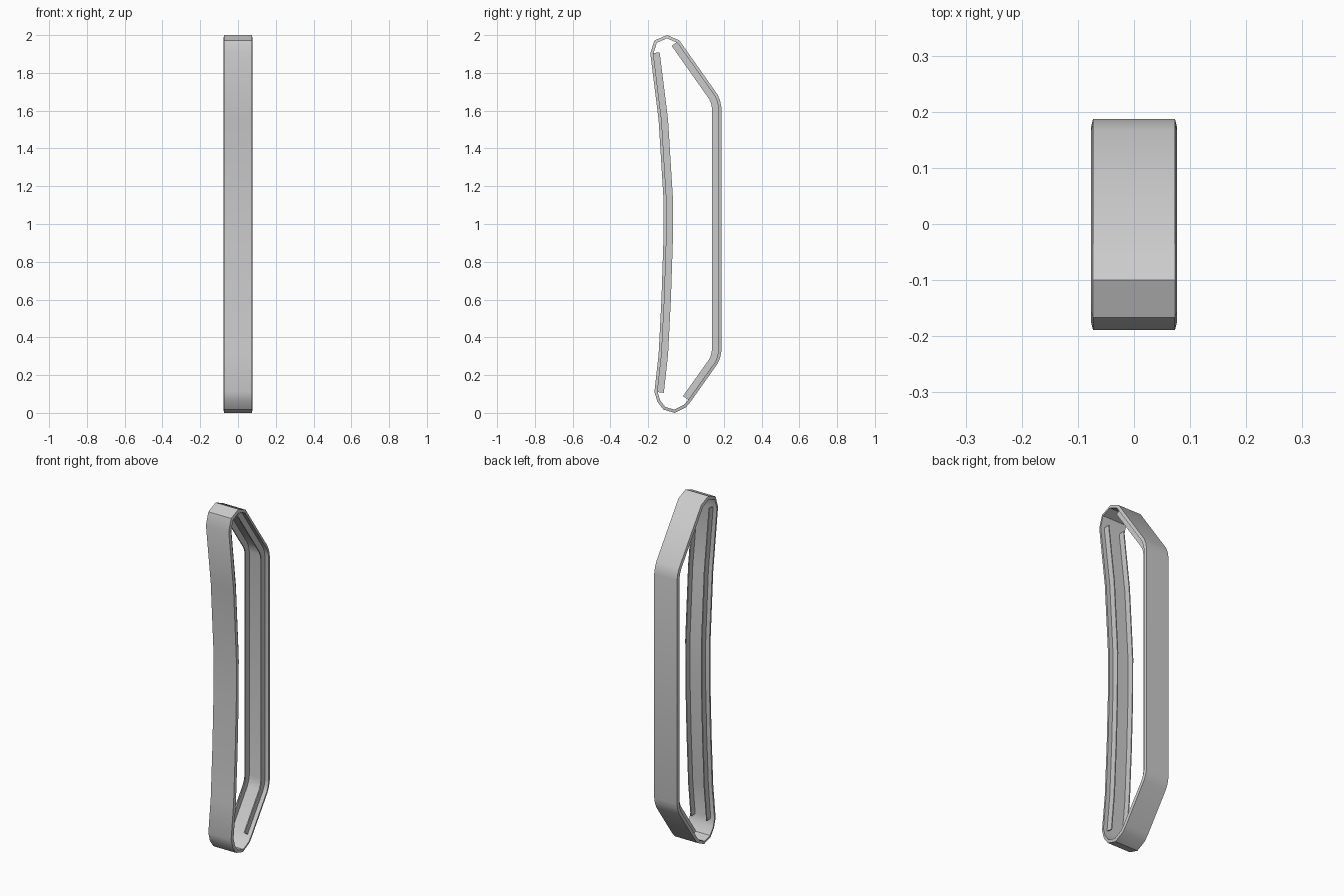
import bpy
import bmesh
from mathutils import Vector

if "Cube" in bpy.data.objects:
    bpy.data.objects.remove(bpy.data.objects["Cube"])

# Outer outline of the band in (y, z), clockwise from the top
BACK = [(-0.035, 1.972), (0.167, 1.685), (0.18, 1.655), (0.187, 1.62),
        (0.187, 0.325), (0.18, 0.29), (0.167, 0.26), (0.025, 0.06)]
BOTTOM = [(0.0, 0.03), (-0.06, 0.0), (-0.12, 0.018), (-0.152, 0.06)]
FRONT = [(-0.167, 0.112), (-0.145, 0.31), (-0.13, 0.6), (-0.12, 0.9),
         (-0.119, 1.13), (-0.145, 1.55), (-0.189, 1.903)]
TOP = [(-0.167, 1.972), (-0.10, 2.0)]


def inset(points, dist, closed):
    """Offset a clockwise path inward with mitred corners."""
    pts = [Vector(p) for p in points]
    n = len(pts)
    out = []
    for i, p in enumerate(pts):
        normals = []
        for a, b in ((i - 1, i), (i, i + 1)):
            if closed or (a >= 0 and b < n):
                d = (pts[b % n] - pts[a % n]).normalized()
                normals.append(Vector((d.y, -d.x)))
        m = sum(normals, Vector((0, 0))).normalized()
        out.append(p + m * dist / max(m.dot(normals[0]), 0.5))
    return out


def sweep(name, path, section, closed):
    """Sweep a cross-section of (x, inset) points along a path."""
    bm = bmesh.new()
    rails = [[bm.verts.new((x, q.x, q.y)) for q in inset(path, d, closed)]
             for x, d in section]
    n, k = len(path), len(section)
    for i in range(n if closed else n - 1):
        j = (i + 1) % n
        for s in range(k):
            t = (s + 1) % k
            bm.faces.new((rails[s][i], rails[s][j], rails[t][j], rails[t][i]))
    if not closed:
        bm.faces.new([r[0] for r in rails])
        bm.faces.new([r[-1] for r in rails])
    bmesh.ops.recalc_face_normals(bm, faces=bm.faces)
    mesh = bpy.data.meshes.new(name)
    bm.to_mesh(mesh)
    bm.free()
    obj = bpy.data.objects.new(name, mesh)
    bpy.context.collection.objects.link(obj)
    bpy.ops.object.select_all(action='DESELECT')
    obj.select_set(True)
    bpy.context.view_layer.objects.active = obj
    bpy.ops.object.shade_smooth_by_angle(angle=0.6)
    return obj


# Closed belt, slightly narrower on its outer face
sweep("belt", BACK + BOTTOM + FRONT + TOP,
      [(-0.073, 0), (0.073, 0), (0.077, 0.016), (-0.077, 0.016)], True)

# Paired thin guide ribs inside the front and back runs
for run, path in (("front", FRONT), ("back", BACK)):
    for side, x in (("left", -0.05), ("right", 0.05)):
        sweep(f"{run}_guide_rib_{side}", path,
              [(x - 0.003, 0.012), (x + 0.003, 0.012),
               (x + 0.003, 0.05), (x - 0.003, 0.05)], False)
